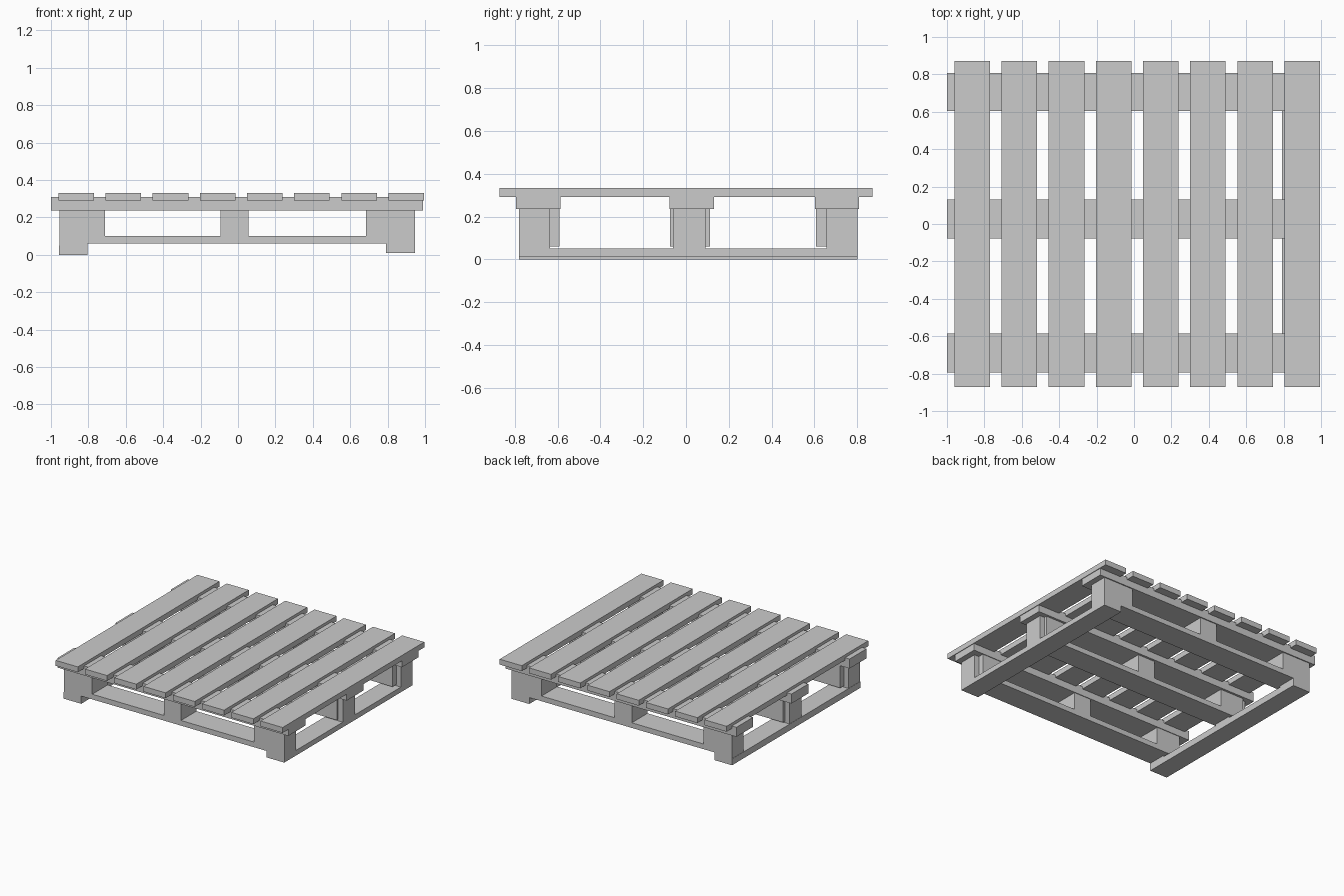
import bpy

if "Cube" in bpy.data.objects:
    bpy.data.objects.remove(bpy.data.objects["Cube"])

def box(name, x, y, z):
    """Axis-aligned board given its (min, max) along each axis."""
    bpy.ops.mesh.primitive_cube_add(size=1, location=[(a + b) / 2 for a, b in (x, y, z)])
    ob = bpy.context.object
    ob.name = name
    ob.scale = [b - a for a, b in (x, y, z)]
    bpy.ops.object.transform_apply(location=False, rotation=False, scale=True)
    return ob

# Deck slats running front to back
for i in range(8):
    x0 = -0.96 + i * 0.2521
    box(f"deck_slat_{i + 1}", (x0, x0 + 0.19), (-0.872, 0.872), (0.29, 0.332))

# Each row: stringer y range, wide block and runner y range, narrow end post y range
rows = {
    "front": ((-0.795, -0.585), (-0.78, -0.59), (-0.78, -0.635)),
    "middle": ((-0.077, 0.13), (-0.075, 0.113), (-0.06, 0.09)),
    "back": ((0.603, 0.808), (0.607, 0.80), (0.655, 0.80)),
}
step = 0.04
for row, (top_y, wide_y, post_y) in rows.items():
    # Stringer under the slats
    box(f"{row}_stringer", (-1.0, 0.99), top_y, (0.236, 0.31))
    # Spacer blocks, the end ones stepped to a narrower post at the outer face
    box(f"{row}_left_block", (-0.955 + step, -0.71), wide_y, (0.06, 0.236))
    box(f"{row}_left_post", (-0.955, -0.955 + step), post_y, (0.05, 0.236))
    box(f"{row}_centre_block", (-0.093, 0.055), wide_y, (0.10, 0.236))
    box(f"{row}_right_block", (0.685, 0.945 - step), wide_y, (0.06, 0.236))
    box(f"{row}_right_post", (0.945 - step, 0.945), post_y, (0.05, 0.236))
    # Lower runner joining the blocks
    box(f"{row}_runner", (-0.71, 0.685), wide_y, (0.06, 0.10))
    # Feet joining the blocks to the ground boards
    box(f"{row}_left_foot", (-0.955, -0.805), post_y, (0.045, 0.065))
    box(f"{row}_right_foot", (0.79, 0.945), post_y, (0.045, 0.065))

# Ground boards across both ends
box("left_ground_board", (-0.957, -0.805), (-0.78, 0.80), (0.0, 0.05))
box("right_ground_board", (0.79, 0.945), (-0.78, 0.80), (0.01, 0.05))
